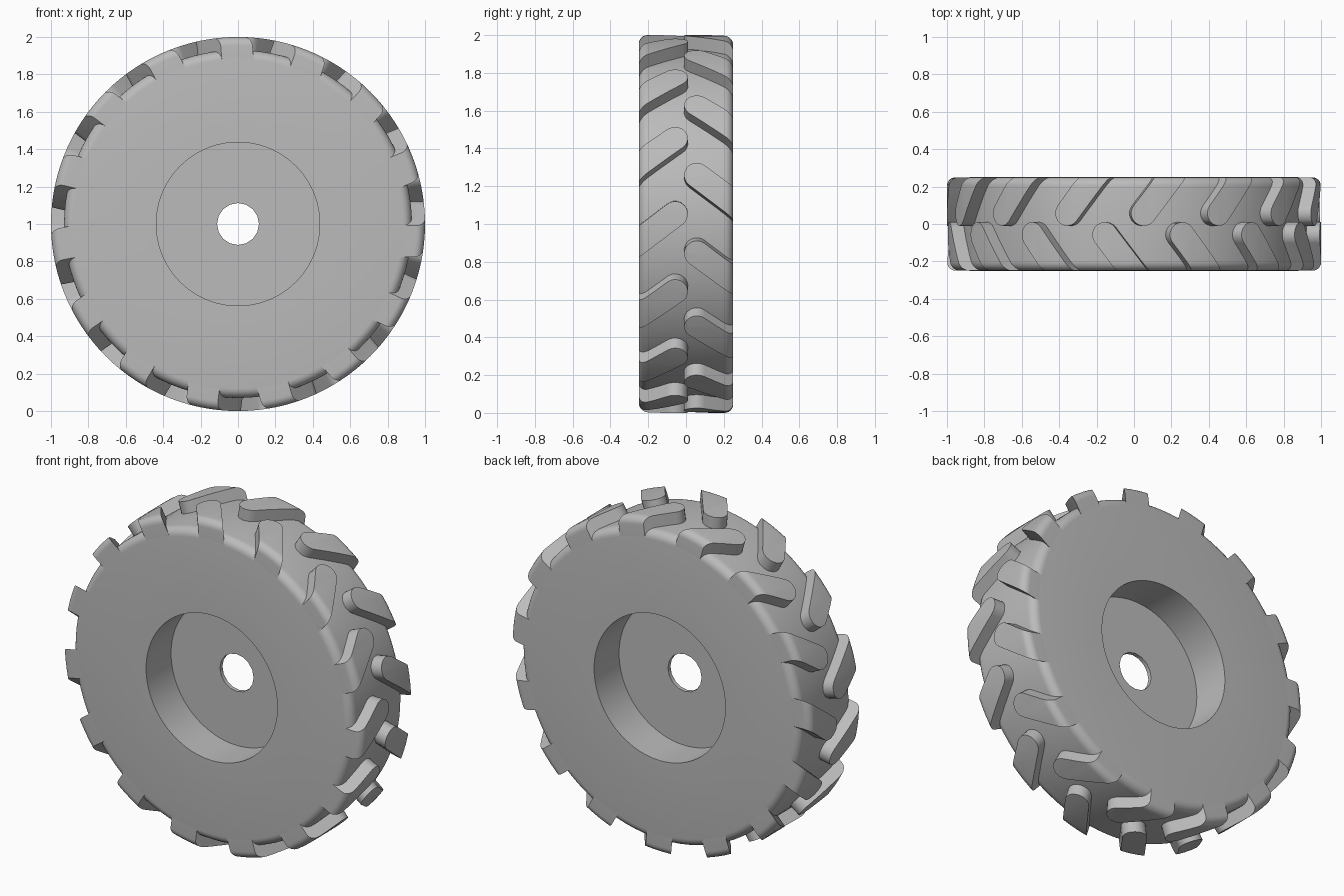
import bpy, bmesh, math
from mathutils import Matrix, Vector

cube = bpy.data.objects.get("Cube")
if cube:
    bpy.data.objects.remove(cube, do_unlink=True)

HALF_WIDTH = 0.25
TREAD_RADIUS = 0.93
LUG_RADIUS = 1.0
LUGS_PER_SIDE = 15
LUG_HALF = 0.0675

grey = bpy.data.materials.new("plain grey")
grey.use_nodes = True
grey.diffuse_color = (0.5, 0.5, 0.5, 1)
grey.node_tree.nodes["Principled BSDF"].inputs["Base Color"].default_value = (0.5, 0.5, 0.5, 1)


def make_object(name, bm):
    bmesh.ops.recalc_face_normals(bm, faces=bm.faces)
    mesh = bpy.data.meshes.new(name)
    bm.to_mesh(mesh)
    bm.free()
    obj = bpy.data.objects.new(name, mesh)
    obj.location.z = LUG_RADIUS
    mesh.materials.append(grey)
    bpy.context.collection.objects.link(obj)
    return obj


def lathe(name, profile, segments):
    """Turn a closed (radius, y) profile about the axle."""
    bm = bmesh.new()
    rings = []
    for i in range(segments):
        a = math.tau * i / segments
        rings.append([bm.verts.new((r * math.cos(a), y, r * math.sin(a))) for r, y in profile])
    for i, ring in enumerate(rings):
        following = rings[(i + 1) % segments]
        for j in range(len(profile)):
            k = (j + 1) % len(profile)
            bm.faces.new((ring[j], ring[k], following[k], following[j]))
    return make_object(name, bm)


def drum_profile(bore, radius, half_width, fillet, steps=6):
    """Cross-section of a ring with rounded shoulders."""
    front = [(bore, -half_width)]
    for i in range(steps + 1):
        a = math.pi / 2 * i / steps
        front.append((radius - fillet + fillet * math.sin(a),
                      -half_width + fillet - fillet * math.cos(a)))
    return front + [(r, -y) for r, y in reversed(front)]


def add_lug(bm, angle, side):
    """Slanted bar with a round inner end, standing along the radius."""
    along = Vector((-0.76, -1)).normalized()
    across = Vector((-along.y, along.x))
    tip = Vector((0.075, 0.01 - LUG_HALF))
    outline = [tip + along * 0.4 - across * LUG_HALF]
    for i in range(13):
        a = math.pi * i / 12
        outline.append(tip - LUG_HALF * (across * math.cos(a) + along * math.sin(a)))
    outline.append(tip + along * 0.4 + across * LUG_HALF)
    turn = Matrix.Rotation(math.pi / 2 - angle, 3, 'Y')
    # At the top of the wheel, a positive tangent step runs toward -x
    low, high = [[bm.verts.new(turn @ Vector((-p.x, side * p.y, h))) for p in outline]
                 for h in (0.8, 1.1)]
    bm.faces.new(low)
    bm.faces.new(high)
    for j in range(len(outline)):
        k = (j + 1) % len(outline)
        bm.faces.new((low[j], low[k], high[k], high[j]))


# Tyre ring with a deep central opening
tyre = lathe("tyre_body", drum_profile(0.437, TREAD_RADIUS, HALF_WIDTH, 0.05), 96)

# Thin web in the middle with the axle hole
web = lathe("hub_web", [(0.112, -0.012), (0.5, -0.012), (0.5, 0.012), (0.112, 0.012)], 16)

# Two staggered rows of tread lugs
bm = bmesh.new()
pitch = math.tau / LUGS_PER_SIDE
for i in range(LUGS_PER_SIDE):
    start = math.radians(94.7) + i * pitch
    add_lug(bm, start, 1)
    add_lug(bm, start - pitch / 2, -1)
lugs = make_object("tread_lugs", bm)

# Trim the lugs to the rounded outer envelope
envelope = lathe("lug_envelope", drum_profile(0.6, LUG_RADIUS, HALF_WIDTH - 0.0005, 0.045), 120)
envelope.hide_render = True
trim = lugs.modifiers.new("trim", 'BOOLEAN')
trim.operation = 'INTERSECT'
trim.solver = 'EXACT'
trim.object = envelope
bpy.context.view_layer.objects.active = lugs
bpy.ops.object.modifier_apply(modifier=trim.name)
bpy.data.objects.remove(envelope, do_unlink=True)

# Smooth rounded surfaces, keep hard edges
bpy.ops.object.select_all(action='DESELECT')
for obj in (tyre, web, lugs):
    obj.select_set(True)
bpy.ops.object.shade_smooth_by_angle(angle=math.radians(32))
